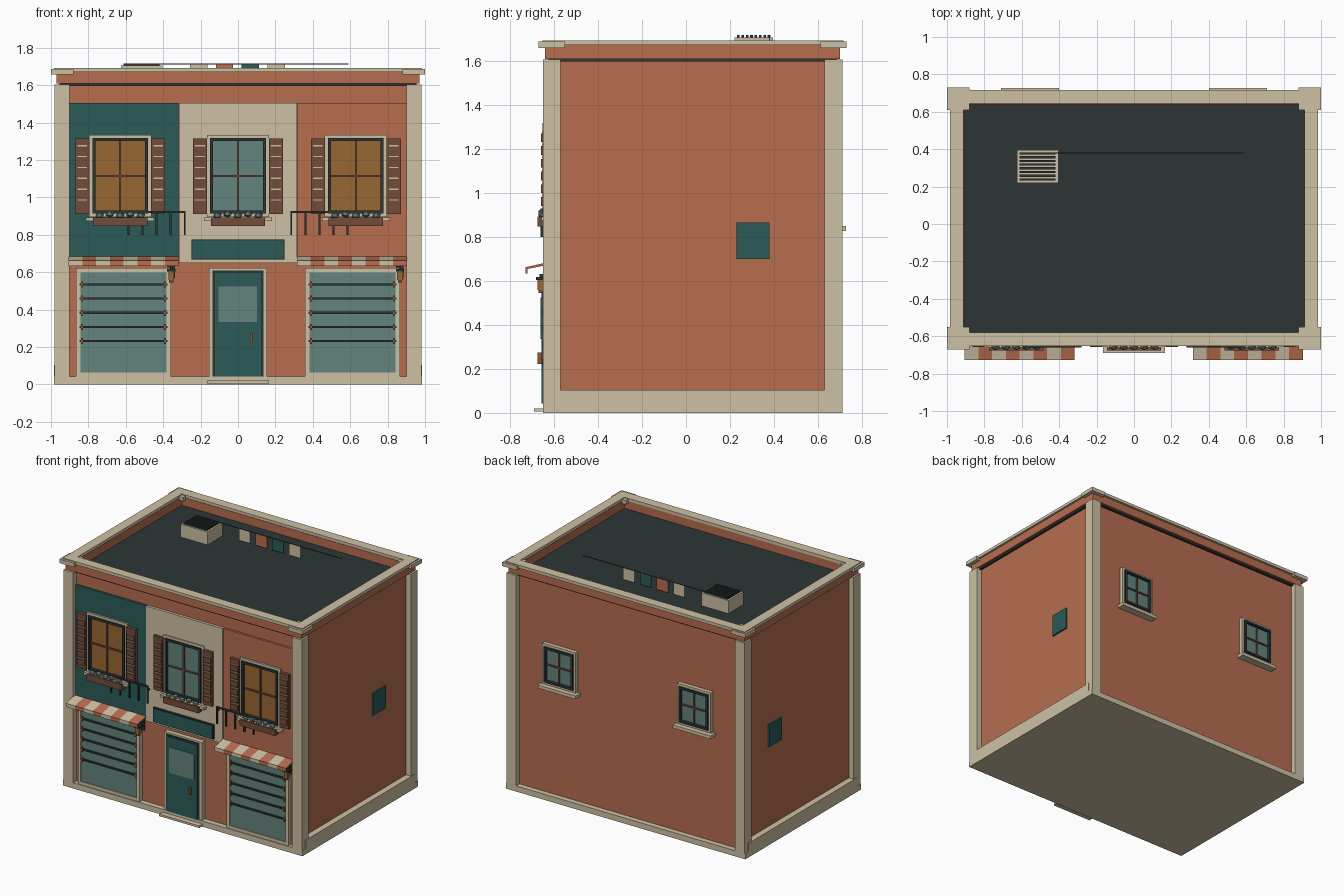
import bpy, bmesh
from mathutils import Matrix, Vector

if "Cube" in bpy.data.objects:
    bpy.data.objects.remove(bpy.data.objects["Cube"])


def colour(name, r, g, b):
    m = bpy.data.materials.new(name)
    m.diffuse_color = [(c / 255 / 12.92 if c < 11 else ((c / 255 + .055) / 1.055) ** 2.4) for c in (r, g, b)] + [1]
    m.use_nodes = True
    m.node_tree.nodes["Principled BSDF"].inputs["Base Color"].default_value = m.diffuse_color
    return m


RED = colour("terracotta", 183, 109, 79)
CREAM = colour("cream", 206, 192, 164)
TEAL = colour("teal", 43, 91, 87)
DARK = colour("charcoal", 45, 53, 53)
GLASS = colour("grey_green_glass", 100, 133, 125)
AMBER = colour("amber", 153, 103, 50)
BROWN = colour("brown", 114, 76, 58)
RUST = colour("rust", 150, 86, 45)


def finish(name, bm, mats):
    me = bpy.data.meshes.new(name)
    bm.to_mesh(me)
    bm.free()
    for m in mats:
        me.materials.append(m)
    ob = bpy.data.objects.new(name, me)
    bpy.context.collection.objects.link(ob)
    return ob


def boxes(name, mat, *bounds):
    """One object made of boxes given as x0, x1, y0, y1, z0, z1."""
    bm = bmesh.new()
    for x0, x1, y0, y1, z0, z1 in bounds:
        size = Matrix.Diagonal((x1 - x0, y1 - y0, z1 - z0, 1))
        mid = Vector((x0 + x1, y0 + y1, z0 + z1)) / 2
        bmesh.ops.create_cube(bm, size=1, matrix=Matrix.Translation(mid) @ size)
    return finish(name, bm, [mat])


def ring(name, mat, x0, x1, y0, y1, z0, z1, t):
    """Upright rectangular frame in the xz plane with border t."""
    return boxes(name, mat, (x0, x0 + t, y0, y1, z0, z1), (x1 - t, x1, y0, y1, z0, z1),
                 (x0 + t, x1 - t, y0, y1, z0, z0 + t), (x0 + t, x1 - t, y0, y1, z1 - t, z1))


def flat_ring(name, mat, ox, fy, by, t, z0, z1):
    """Horizontal rectangular rim, outer half width ox, from fy to by."""
    return boxes(name, mat, (-ox, ox, fy, fy + t, z0, z1), (-ox, ox, by - t, by, z0, z1),
                 (-ox, -ox + t, fy + t, by - t, z0, z1), (ox - t, ox, fy + t, by - t, z0, z1))


# Main shell
W, F, B = .94, -.61, .67
CORNERS = [(sx * W, y) for sx in (-1, 1) for y in (F, B)]
boxes("walls", RED, (-W, W, F, B, .03, 1.597))
boxes("base_slab", CREAM, (-.985, .985, F - .04, B + .04, 0, .042))
boxes("side_plinths", CREAM, *[(s * .96 - .025, s * .96 + .025, F, B, .04, .105) for s in (-1, 1)])
boxes("corner_posts", CREAM, *[(x - .04, x + .04, y - .04, y + .04, .04, 1.605) for x, y in CORNERS])
boxes("roof_deck", DARK, (-.955, .955, F - .015, B + .015, 1.597, 1.61))
flat_ring("parapet", RED, .97, F - .03, B + .03, .06, 1.608, 1.672)
flat_ring("parapet_cap", CREAM, .985, F - .042, B + .046, .073, 1.67, 1.692)
boxes("corner_caps", CREAM, *[(x - .06, x + .06, y - .06, y + .06, 1.657, 1.686) for x, y in CORNERS])
boxes("service_panels", TEAL, *[(s * .945 - .007, s * .945 + .007, .23, .38, .70, .865) for s in (-1, 1)])

# Painted upper front
boxes("left_facade_panel", TEAL, (-.905, -.318, -.626, F, .65, 1.505))
boxes("middle_facade_panel", CREAM, (-.315, .315, -.63, F, .65, 1.505))
boxes("right_facade_panel", RED, (.318, .905, -.626, F, .65, 1.505))


def window(name, cx, hw, z0, z1, y, d, glass):
    """Framed window on a wall at y, facing direction d along y."""
    def span(a, b):
        return tuple(sorted((y + d * a, y + d * b)))
    ring(name + "_frame", CREAM, cx - hw, cx + hw, *span(0, .03), z0, z1, .022)
    ring(name + "_sash", DARK, cx - hw + .018, cx + hw - .018, *span(0, .042), z0 + .018, z1 - .018, .016)
    boxes(name + "_glass", glass, (cx - hw + .03, cx + hw - .03, *span(0, .022), z0 + .03, z1 - .03))
    zm = (z0 + z1) / 2
    boxes(name + "_glazing_bars", BROWN, (cx - .005, cx + .005, *span(.02, .032), z0 + .03, z1 - .03),
          (cx - hw + .03, cx + hw - .03, *span(.02, .032), zm - .005, zm + .005))


# Front windows with shutters and flower boxes
for label, cx, glass in (("left", -.63, AMBER), ("middle", 0, GLASS), ("right", .63, AMBER)):
    name = label + "_window"
    window(name, cx, .167, .895, 1.335, F, -1, glass)
    boxes(name + "_sill", CREAM, (cx - .182, cx + .182, -.657, F, .873, .893))
    sides = [cx - .203, cx + .203]
    boxes(name + "_shutters", BROWN, *[(x - .038, x + .038, -.65, F, .912, 1.315) for x in sides])
    boxes(name + "_shutter_louvres", BROWN,
          *[(x - .031, x + .031, -.658, -.65, .94 + i * .058, .98 + i * .058) for x in sides for i in range(6)])
    boxes(name + "_shutter_slats", CREAM,
          *[(x - .026, x + .026, -.655, -.65, .983 + i * .058, .99 + i * .058) for x in sides for i in range(6)])
    boxes(name + "_flower_box", BROWN, (cx - .145, cx + .145, -.675, -.63, .847, .893))
    bm = bmesh.new()
    for i in range(5):
        at = Matrix.Translation((cx - .11 + i * .055, -.655, .903 + .008 * (i % 2)))
        bmesh.ops.create_icosphere(bm, subdivisions=1, radius=.022, matrix=at @ Matrix.Diagonal((1.1, .8, .8, 1)))
    finish(name + "_plants", bm, [GLASS])

# Rear windows
for label, cx in (("left", -.555), ("right", .555)):
    window("rear_" + label + "_window", cx, .138, .855, 1.155, B, 1, GLASS)
    boxes("rear_" + label + "_sill", CREAM, (cx - .155, cx + .155, B, .727, .826, .85))

# Railings beside the middle window
for label, s in (("left", -1), ("right", 1)):
    bars = [(s * (.285 + i * .075) - .005, s * (.285 + i * .075) + .005, -.66, -.65, .8, .925) for i in range(5)]
    ends = sorted((s * .28, s * .59))
    boxes(label + "_railing", DARK, *bars, (*ends, -.66, -.65, .918, .928),
          *[(s * x - .004, s * x + .004, -.655, -.62, .89, .90) for x in (.285, .585)])

# Shop fronts with slatted glass, awnings and lanterns
for label, s, ax, lx in (("left", -1, -.905, -.357), ("right", 1, .315, .866)):
    cx = s * .612
    name = label + "_shop"
    ring(name + "_frame", CREAM, cx - .253, cx + .253, -.645, F, .043, .622, .022)
    boxes(name + "_glass", GLASS, (cx - .235, cx + .235, -.637, F, .06, .605))
    levels = [.232 + i * .0757 for i in range(5)]
    boxes(name + "_bars", DARK, *[(cx - .235, cx + .235, -.647, -.635, z - .006, z + .006) for z in levels])
    boxes(name + "_bar_brackets", RUST,
          *[(cx + e * .222 - .006, cx + e * .222 + .006, -.652, -.635, z - .016, z + .016)
            for z in levels for e in (-1, 1)])
    # Striped awning, one sloped strip with a valance per stripe
    bm = bmesh.new()
    profile = [(-.61, .688), (-.728, .662), (-.728, .634), (-.72, .634), (-.72, .654), (-.61, .676)]
    for i in range(8):
        x0, x1 = ax + i * .0735, ax + (i + 1) * .0735
        a, b = [[bm.verts.new((x, y, z)) for y, z in profile] for x in (x0, x1)]
        faces = [bm.faces.new(a), bm.faces.new(b[::-1])]
        faces += [bm.faces.new((a[k], b[k], b[k - 1], a[k - 1])) for k in range(6)]
        for f in faces:
            f.material_index = i % 2
    bmesh.ops.recalc_face_normals(bm, faces=bm.faces)
    finish(label + "_awning", bm, [CREAM, RED])
    # Wall lantern
    boxes(label + "_lantern_glass", AMBER, (lx - .015, lx + .015, -.675, -.645, .558, .605))
    boxes(label + "_lantern_bracket", DARK, (lx - .022, lx + .022, -.682, -.638, .603, .617),
          (lx - .006, lx + .006, -.666, F, .617, .632), (lx - .02, lx + .02, -.625, F, .57, .64))
    boxes(label + "_lantern_base", BROWN, (lx - .011, lx + .011, -.671, -.649, .545, .558))

# Entrance
ring("door_frame", CREAM, -.155, .155, -.645, F, .03, .622, .022)
ring("door_surround", DARK, -.137, .137, -.65, F, .03, .61, .02)
boxes("door", TEAL, (-.122, .122, -.657, F, .042, .597))
boxes("door_glass", GLASS, (-.104, .102, -.662, -.65, .335, .525))
boxes("door_handle", RUST, (.064, .078, -.675, -.655, .222, .275))
boxes("door_step", CREAM, (-.165, .165, -.69, F, .006, .021))
ring("sign_border", DARK, -.248, .248, -.645, F, .668, .775, .007)
boxes("sign_board", TEAL, (-.243, .243, -.65, F, .673, .77))

# Roof vent box with slatted top
vx0, vx1, vy0, vy1 = -.625, -.405, .22, .395
boxes("roof_vent", CREAM, (vx0, vx1, vy0, vy0 + .014, 1.605, 1.706), (vx0, vx1, vy1 - .014, vy1, 1.605, 1.706),
      (vx0, vx0 + .014, vy0, vy1, 1.605, 1.706), (vx1 - .014, vx1, vy0, vy1, 1.605, 1.706),
      (vx0 + .01, vx1 - .01, vy0 + .01, vy1 - .01, 1.605, 1.702))
boxes("roof_vent_slats", DARK,
      *[(vx0 + .014, vx1 - .014, y - .006, y + .006, 1.702, 1.716) for y in [.238 + i * .0199 for i in range(8)]])

# Washing line
boxes("washing_line", DARK, (-.6, .59, .377, .381, 1.711, 1.715))
for i, (label, mat) in enumerate((("first", CREAM), ("second", RED), ("third", TEAL), ("fourth", CREAM))):
    x = -.21 + i * .138
    boxes(label + "_cloth", mat, (x - .046, x + .046, .376, .382, 1.625, 1.711))
